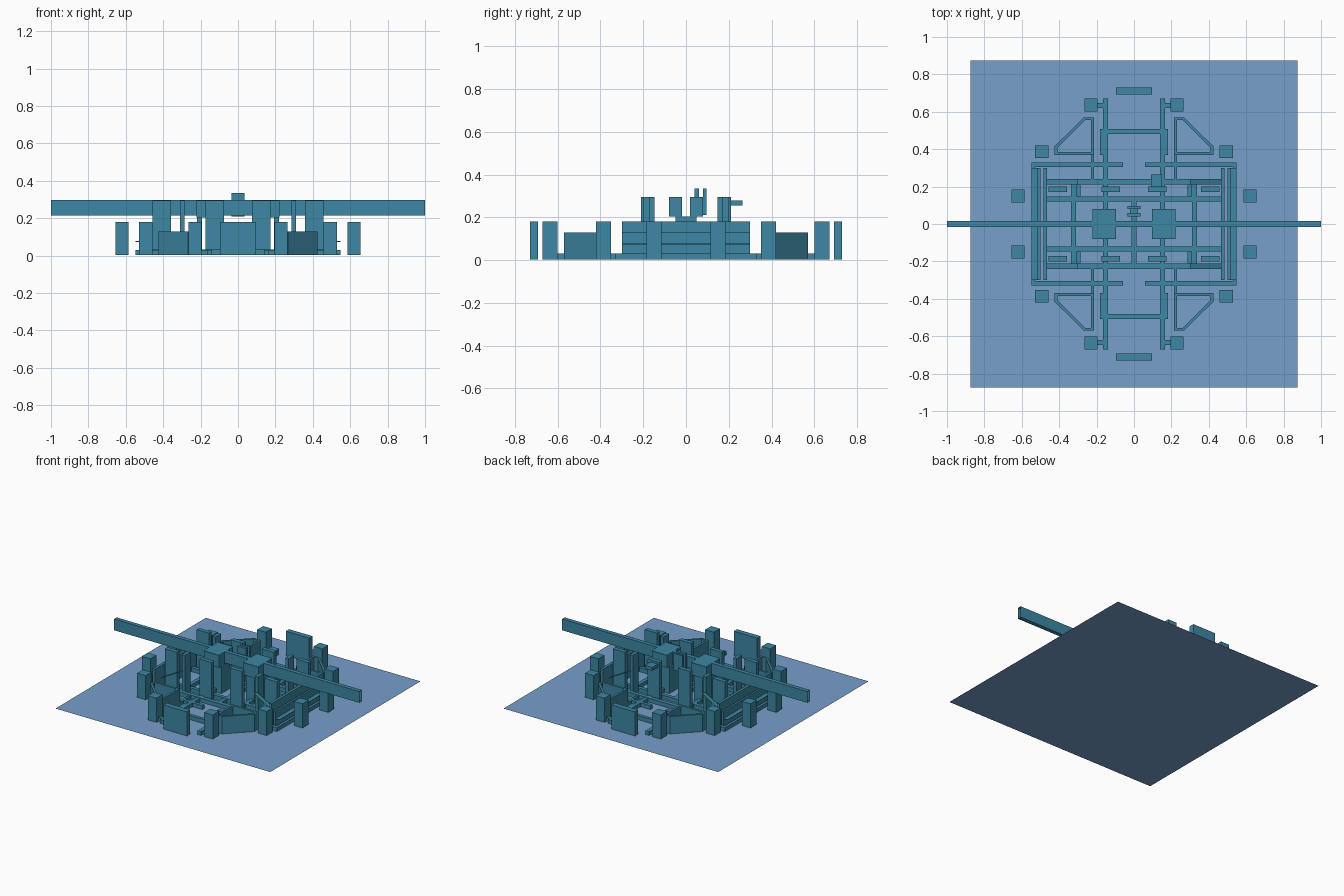
import bpy, bmesh

if "Cube" in bpy.data.objects:
    bpy.data.objects.remove(bpy.data.objects["Cube"])


def material(name, rgb):
    m = bpy.data.materials.new(name)
    m.diffuse_color = (*rgb, 1)
    m.use_nodes = True
    m.node_tree.nodes["Principled BSDF"].inputs["Base Color"].default_value = m.diffuse_color
    return m


TEAL = material("teal_wall", (0.047, 0.243, 0.367))
BLUE = material("blue_floor", (0.185, 0.350, 0.590))
EPS = 0.002  # keeps wall feet clear of the floor sheet


def prism(bm, pts, z0, z1):
    """Extrude a plan outline from z0 to z1."""
    lo = [bm.verts.new((x, y, z0)) for x, y in pts]
    hi = [bm.verts.new((x, y, z1)) for x, y in pts]
    bm.faces.new(lo)
    bm.faces.new(hi)
    n = len(pts)
    for i in range(n):
        j = (i + 1) % n
        bm.faces.new((lo[i], lo[j], hi[j], hi[i]))


def part(name, outlines, z0, z1, mirror="", mat=TEAL):
    """outlines: (x0, x1, y0, y1) boxes or lists of plan points; mirrored over the named axes."""
    bm = bmesh.new()
    for o in outlines:
        if not isinstance(o, list):
            a, b, c, d = o
            o = [(a, c), (b, c), (b, d), (a, d)]
        for sx in ((1, -1) if "x" in mirror else (1,)):
            for sy in ((1, -1) if "y" in mirror else (1,)):
                prism(bm, [(x * sx, y * sy) for x, y in o], z0, z1)
    return finish(name, bm, mat)


def finish(name, bm, mat):
    bmesh.ops.recalc_face_normals(bm, faces=bm.faces)
    me = bpy.data.meshes.new(name)
    bm.to_mesh(me)
    bm.free()
    me.materials.append(mat)
    ob = bpy.data.objects.new(name, me)
    bpy.context.collection.objects.link(ob)
    return ob


def sheet(name, quads, mat):
    bm = bmesh.new()
    for q in quads:
        bm.faces.new([bm.verts.new(p) for p in q])
    me = bpy.data.meshes.new(name)
    bm.to_mesh(me)
    bm.free()
    me.materials.append(mat)
    ob = bpy.data.objects.new(name, me)
    bpy.context.collection.objects.link(ob)
    return ob


# Floor sheet
g = 0.875
sheet("floor", [[(-g, -g, 0), (g, -g, 0), (g, g, 0), (-g, g, 0)]], BLUE)

# Ring of outer blocks and end plates
part("outer_blocks", [(0.195, 0.265, 0.602, 0.672),
                      (0.458, 0.528, 0.352, 0.42),
                      (0.585, 0.655, 0.115, 0.185)], EPS, 0.18, "xy")
part("end_plates", [(-0.095, 0.095, 0.692, 0.73)], EPS, 0.18, "y")

# Low curbs
part("curbs", [(0.06, 0.548, 0.305, 0.33),       # long side curbs
               (0.528, 0.548, 0.0, 0.305),       # outer edge
               (0.14, 0.167, 0.0, 0.67),         # lengthwise lanes
               (0.31, 0.338, 0.0, 0.21),
               (0.215, 0.23, 0.22, 0.37),
               (0.165, 0.2, 0.62, 0.647)], EPS, 0.03, "xy")
part("cross_curbs", [(-0.183, 0.183, 0.482, 0.507),
                     (-0.47, 0.47, 0.21, 0.24),
                     (-0.47, 0.47, 0.12, 0.147)], EPS, 0.032, "y")
part("centre_curb", [(-0.013, 0.013, -0.22, 0.13)], EPS, 0.03)

# Side walls
part("inner_side_walls", [(0.465, 0.485, -0.3, 0.3)], EPS, 0.18, "x")
part("middle_side_walls", [(0.5, 0.515, -0.3, 0.3)], EPS, 0.13, "x")
part("side_shelves", [(0.515, 0.548, -0.3, 0.3)], 0.074, 0.078, "x")

# Corner bays: hollow, cut-off corner
part("corner_bays", [
    (0.215, 0.23, 0.37, 0.57),
    (0.23, 0.425, 0.37, 0.386),
    [(0.23, 0.57), (0.268, 0.57), (0.425, 0.415), (0.425, 0.386),
     (0.41, 0.386), (0.41, 0.408), (0.262, 0.555), (0.23, 0.555)],
], EPS, 0.13, "xy")

# Tall standing plates and posts
part("tall_plates", [(0.357, 0.457, 0.17, 0.2),
                     (0.075, 0.173, 0.17, 0.2)], EPS, 0.295, "xy")
part("tall_posts", [(0.285, 0.31, 0.147, 0.21)], EPS, 0.295, "xy")

# Sloped strips
ramps = []
for sx in (1, -1):
    for sy in (1, -1):
        ramps.append([(0.465 * sx, 0.21 * sy, 0.09), (0.3 * sx, 0.21 * sy, 0.18),
                      (0.3 * sx, 0.24 * sy, 0.18), (0.465 * sx, 0.24 * sy, 0.09)])
        ramps.append([(0.167 * sx, 0.49 * sy, 0.03), (0.183 * sx, 0.49 * sy, 0.03),
                      (0.183 * sx, 0.37 * sy, 0.03), (0.167 * sx, 0.37 * sy, 0.03)])
sheet("ramp_strips", ramps, TEAL)

# Main beam, open at both ends
beam = part("beam", [(-1, 1, -0.015, 0.015)], 0.215, 0.298)
bm = bmesh.new()
bm.from_mesh(beam.data)
bmesh.ops.delete(bm, geom=[f for f in bm.faces if abs(f.normal.x) > 0.9], context="FACES_ONLY")
bm.to_mesh(beam.data)
bm.free()

# Pillars carrying the beam: column, slotted head, cap sheet
part("pillar_columns", [(0.1, 0.17, -0.05, 0.05), (0.192, 0.218, -0.05, 0.05)], EPS, 0.205, "x")
part("pillar_heads", [(0.097, 0.222, 0.018, 0.08)], 0.205, 0.295, "xy")
sheet("pillar_caps", [[(a, -0.08, 0.3), (b, -0.08, 0.3), (b, 0.08, 0.3), (a, 0.08, 0.3)]
                      for a, b in ((-0.222, -0.097), (0.097, 0.222))], TEAL)

# Small upright fixture behind the beam, and a bracket
part("fixture_plates", [(-0.036, 0.036, 0.04, 0.06), (-0.036, 0.036, 0.08, 0.095)], 0.21, 0.335)
part("fixture_core", [(-0.022, 0.022, 0.06, 0.08)], 0.21, 0.29)
part("bracket", [(0.09, 0.15, 0.2, 0.265)], 0.255, 0.28)
